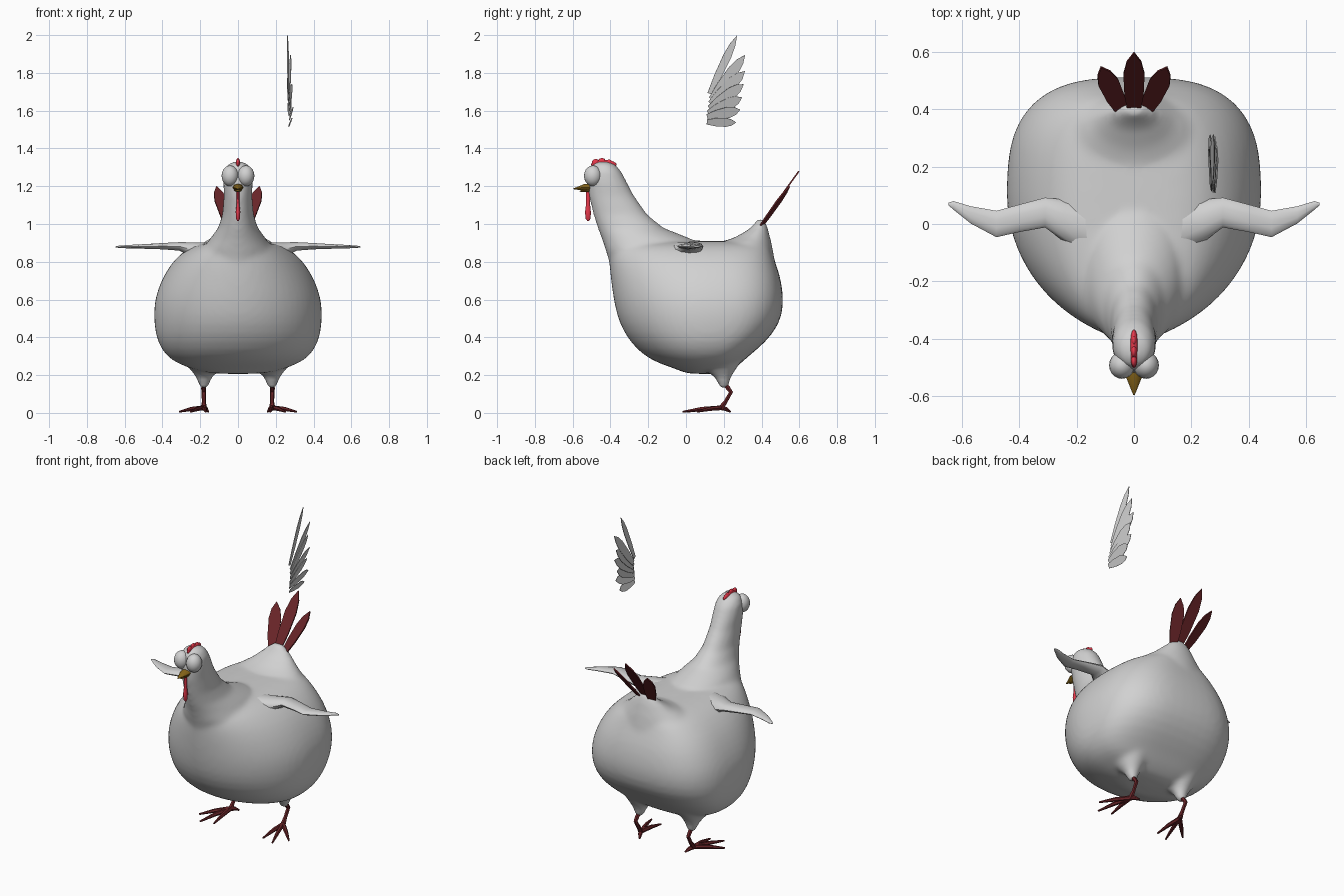
import bpy, math
from mathutils import Vector

if "Cube" in bpy.data.objects:
    bpy.data.objects.remove(bpy.data.objects["Cube"], do_unlink=True)


def material(name, rgb):
    m = bpy.data.materials.new(name)
    m.use_nodes = True
    m.diffuse_color = (*rgb, 1)
    bsdf = next(n for n in m.node_tree.nodes if n.type == 'BSDF_PRINCIPLED')
    bsdf.inputs["Base Color"].default_value = (*rgb, 1)
    return m


WHITE = material("white_plumage", (0.64, 0.64, 0.64))
RED = material("comb_red", (0.8, 0.04, 0.07))
MAROON = material("dark_red", (0.14, 0.018, 0.021))
OCHRE = material("beak_ochre", (0.24, 0.13, 0.01))


def select(objs):
    bpy.ops.object.select_all(action='DESELECT')
    for o in objs:
        o.select_set(True)
    bpy.context.view_layer.objects.active = objs[0]


def mesh_object(name, verts, faces, mat, smooth=True):
    me = bpy.data.meshes.new(name)
    me.from_pydata(verts, [], faces)
    me.materials.append(mat)
    o = bpy.data.objects.new(name, me)
    bpy.context.collection.objects.link(o)
    if smooth:
        select([o])
        bpy.ops.object.shade_smooth_by_angle(angle=math.radians(50))
    return o


def loft(name, rings, mat):
    """Skin a list of equal-length rings and cap both ends."""
    n = len(rings[0])
    verts = [p for r in rings for p in r]
    faces = [(k * n + i, k * n + (i + 1) % n, (k + 1) * n + (i + 1) % n, (k + 1) * n + i)
             for k in range(len(rings) - 1) for i in range(n)]
    faces += [tuple(reversed(range(n))), tuple(range(len(verts) - n, len(verts)))]
    return mesh_object(name, verts, faces, mat)


def spow(v, p):
    return math.copysign(abs(v) ** (2 / p), v)


def ring(z, front, back, half, wide=None, pf=2, pb=2, x=0, n=32):
    """Horizontal ring, widest at y = wide, with its own front and back roundness."""
    wide = (front + back) / 2 if wide is None else wide
    pts = []
    for i in range(n):
        a = 2 * math.pi * i / n
        c, s = math.cos(a), math.sin(a)
        p, reach = (pb, back - wide) if s >= 0 else (pf, wide - front)
        pts.append((x + half * spow(c, p), wide + reach * spow(s, p), z))
    return pts


def ball(name, loc, size, mat, segments=16):
    bpy.ops.mesh.primitive_uv_sphere_add(segments=segments, ring_count=segments // 2, location=loc)
    o = bpy.context.object
    o.name = name
    o.scale = size
    o.data.materials.append(mat)
    bpy.ops.object.shade_smooth()
    return o


# Plump body: z, front, back, half width
torso = [(0.205, 0.0, 0.2, 0.14), (0.225, -0.03, 0.24, 0.22), (0.26, -0.14, 0.29, 0.32),
         (0.30, -0.22, 0.33, 0.38), (0.37, -0.295, 0.42, 0.428), (0.47, -0.355, 0.498, 0.447),
         (0.57, -0.38, 0.518, 0.447), (0.65, -0.393, 0.513, 0.428), (0.73, -0.403, 0.498, 0.393),
         (0.80, -0.41, 0.473, 0.348), (0.86, -0.415, 0.453, 0.285), (0.895, -0.41, 0.44, 0.22),
         (0.912, -0.35, 0.42, 0.13)]
body = loft("body", [ring(z, f, b, h, 0.1, 2, 2.9) for z, f, b, h in torso], WHITE)
body.modifiers.new("round", 'SUBSURF').levels = 1
bpy.ops.object.modifier_apply(modifier="round")

# Neck and head
throat = [(0.65, -0.36, -0.1, 0.1), (0.78, -0.4, -0.02, 0.16), (0.86, -0.425, 0.04, 0.185),
          (0.92, -0.445, 0.03, 0.15), (0.98, -0.468, -0.12, 0.105), (1.05, -0.49, -0.205, 0.083),
          (1.15, -0.515, -0.275, 0.075), (1.22, -0.52, -0.312, 0.078), (1.28, -0.51, -0.343, 0.074),
          (1.315, -0.495, -0.375, 0.055), (1.33, -0.47, -0.41, 0.025)]
neck = loft("neck", [ring(*r) for r in throat], WHITE)

# Raised rump that carries the tail
mound = [(0.78, 0.05, 0.475, 0.28), (0.89, 0.15, 0.455, 0.2), (0.93, 0.26, 0.445, 0.14),
         (0.97, 0.33, 0.435, 0.095), (1.0, 0.36, 0.425, 0.065), (1.025, 0.38, 0.412, 0.035)]
rump = loft("rump", [ring(*r) for r in mound], WHITE)

# Thigh stubs
lumps = [neck, rump]
stub = [(0.34, 0.0, 0.34, 0.13), (0.24, 0.08, 0.27, 0.08), (0.19, 0.15, 0.24, 0.044),
        (0.128, 0.182, 0.222, 0.02)]
for s in (-1, 1):
    lumps.append(loft("thigh", [ring(*r, x=s * 0.18) for r in reversed(stub)], WHITE))

# Blend the soft masses into one skin
select([body] + lumps)
bpy.ops.object.join()
remesh = body.modifiers.new("blend", 'REMESH')
remesh.mode = 'VOXEL'
remesh.voxel_size = 0.014
soften = body.modifiers.new("soften", 'SMOOTH')
soften.factor = 0.5
soften.iterations = 9
for m in ("blend", "soften"):
    bpy.ops.object.modifier_apply(modifier=m)
bpy.ops.object.shade_smooth()

# Bulging eyes
for side, s in (("right", -1), ("left", 1)):
    ball(side + "_eye", (s * 0.042, -0.493, 1.255), (0.045, 0.047, 0.055), WHITE, 20)

# Outstretched wings: x, front, back, underside, top
span = [(0.14, -0.14, 0.09, 0.74, 0.905), (0.24, -0.065, 0.085, 0.82, 0.905),
        (0.31, -0.012, 0.092, 0.858, 0.905), (0.40, -0.028, 0.068, 0.865, 0.9),
        (0.48, -0.046, 0.046, 0.868, 0.895), (0.57, 0.002, 0.062, 0.87, 0.89),
        (0.63, 0.05, 0.08, 0.873, 0.886), (0.648, 0.066, 0.074, 0.876, 0.882)]
for side, s in (("right", -1), ("left", 1)):
    rings = []
    for x, f, b, lo, hi in span:
        angles = [s * 2 * math.pi * i / 10 for i in range(10)]
        rings.append([(s * x, (f + b) / 2 + (b - f) / 2 * math.cos(a),
                       (lo + hi) / 2 + (hi - lo) / 2 * math.sin(a)) for a in angles])
    loft(side + "_wing", rings, WHITE)


def feather(name, base, tip, across, half, mat, thick):
    """Flat leaf-shaped plate from base to tip."""
    base, tip, across = Vector(base), Vector(tip), Vector(across).normalized()
    shape = [(0, 0.55), (0.3, 0.9), (0.65, 1), (0.85, 0.68)]
    outline = [base.lerp(tip, t) + across * half * w for t, w in shape] + [tip]
    outline += [base.lerp(tip, t) - across * half * w for t, w in reversed(shape)]
    normal = (tip - base).cross(across).normalized() * thick / 2
    n = len(outline)
    faces = [tuple(range(n)), tuple(reversed(range(n, 2 * n)))]
    faces += [(i, n + i, n + (i + 1) % n, (i + 1) % n) for i in range(n)]
    return mesh_object(name, [p + normal for p in outline] + [p - normal for p in outline],
                       faces, mat, smooth=False)


# Tail fan
feather("tail_feather_middle", (0, 0.385, 0.985), (0, 0.598, 1.28), (1, 0, 0), 0.037, MAROON, 0.008)
for side, s in (("right", -1), ("left", 1)):
    feather("tail_feather_" + side, (s * 0.042, 0.392, 0.98), (s * 0.115, 0.548, 1.2),
            (1, -s * 0.35, 0), 0.036, MAROON, 0.008)

# Loose feather fan above the left side: base y, base z, tip y, tip z, half width
fan = [(0.125, 1.69, 0.27, 1.998, 0.022), (0.135, 1.66, 0.313, 1.895, 0.03),
       (0.13, 1.635, 0.312, 1.81, 0.032), (0.125, 1.61, 0.305, 1.74, 0.032),
       (0.118, 1.585, 0.297, 1.67, 0.032), (0.112, 1.565, 0.287, 1.605, 0.031),
       (0.11, 1.54, 0.265, 1.537, 0.025)]
for i, (by, bz, ty, tz, half) in enumerate(fan):
    x = 0.268 + 0.002 * i
    direction = Vector((0, ty - by, tz - bz))
    feather(f"loose_feather_{i + 1}", (x, by, bz), (x - 0.006 + 0.014 * (i % 2), ty, tz),
            (0.06, -direction.z, direction.y), half, WHITE, 0.003)

# Comb: a slim ridge with scalloped lobes
ball("comb_ridge", (0, -0.435, 1.315), (0.015, 0.068, 0.024), RED)
for i, (y, z, r) in enumerate([(-0.478, 1.324, 0.021), (-0.445, 1.328, 0.022), (-0.408, 1.322, 0.02)]):
    ball(f"comb_lobe_{i + 1}", (0, y, z), (0.011, r, r), RED, 10)

# Wattle
drop = [(1.015, -0.522, -0.514, 0.004), (1.03, -0.533, -0.504, 0.011), (1.065, -0.535, -0.503, 0.012),
        (1.11, -0.529, -0.508, 0.007), (1.18, -0.53, -0.505, 0.007)]
loft("wattle", [ring(*r, n=10) for r in drop], RED)


# Beak halves
def beak(name, tip, z, half, height):
    angles = [2 * math.pi * i / 8 for i in range(8)]
    rings = [[(half * w * math.cos(a), y, z - drop_z + height * w * math.sin(a)) for a in angles]
             for y, w, drop_z in ((-0.495, 1, 0), (-0.54, 0.85, 0), (tip, 0.08, 0.008))]
    loft(name, rings, OCHRE)


beak("upper_beak", -0.597, 1.194, 0.03, 0.02)
beak("lower_beak", -0.565, 1.18, 0.022, 0.012)


# Shanks and toes
def tube(name, points, radii):
    cu = bpy.data.curves.new(name, 'CURVE')
    cu.dimensions = '3D'
    cu.bevel_depth = 1
    cu.bevel_resolution = 1
    cu.use_fill_caps = True
    sp = cu.splines.new('POLY')
    sp.points.add(len(points) - 1)
    for p, co, r in zip(sp.points, points, radii):
        p.co = (*co, 1)
        p.radius = r
    cu.materials.append(MAROON)
    o = bpy.data.objects.new(name, cu)
    bpy.context.collection.objects.link(o)
    select([o])
    bpy.ops.object.convert(target='MESH')
    bpy.ops.object.shade_smooth_by_angle(angle=math.radians(50))


toes = {"outer": (0.31, 0.06), "middle": (0.25, -0.018), "inner": (0.17, 0.005), "back": (0.157, 0.235)}
for side, s in (("right", -1), ("left", 1)):
    tube(side + "_shank", [(s * 0.18, 0.2, 0.16), (s * 0.182, 0.222, 0.132), (s * 0.182, 0.238, 0.11),
                           (s * 0.18, 0.21, 0.06), (s * 0.182, 0.185, 0.025)],
         [0.012, 0.013, 0.012, 0.011, 0.016])
    for toe, (x, y) in toes.items():
        knuckle = ((x + 0.182) / 2 * s, (y + 0.185) / 2, 0.021)
        tube(f"{side}_{toe}_toe", [(s * 0.182, 0.185, 0.027), knuckle, (s * x, y, 0.006)],
             [0.014, 0.012, 0.005])
